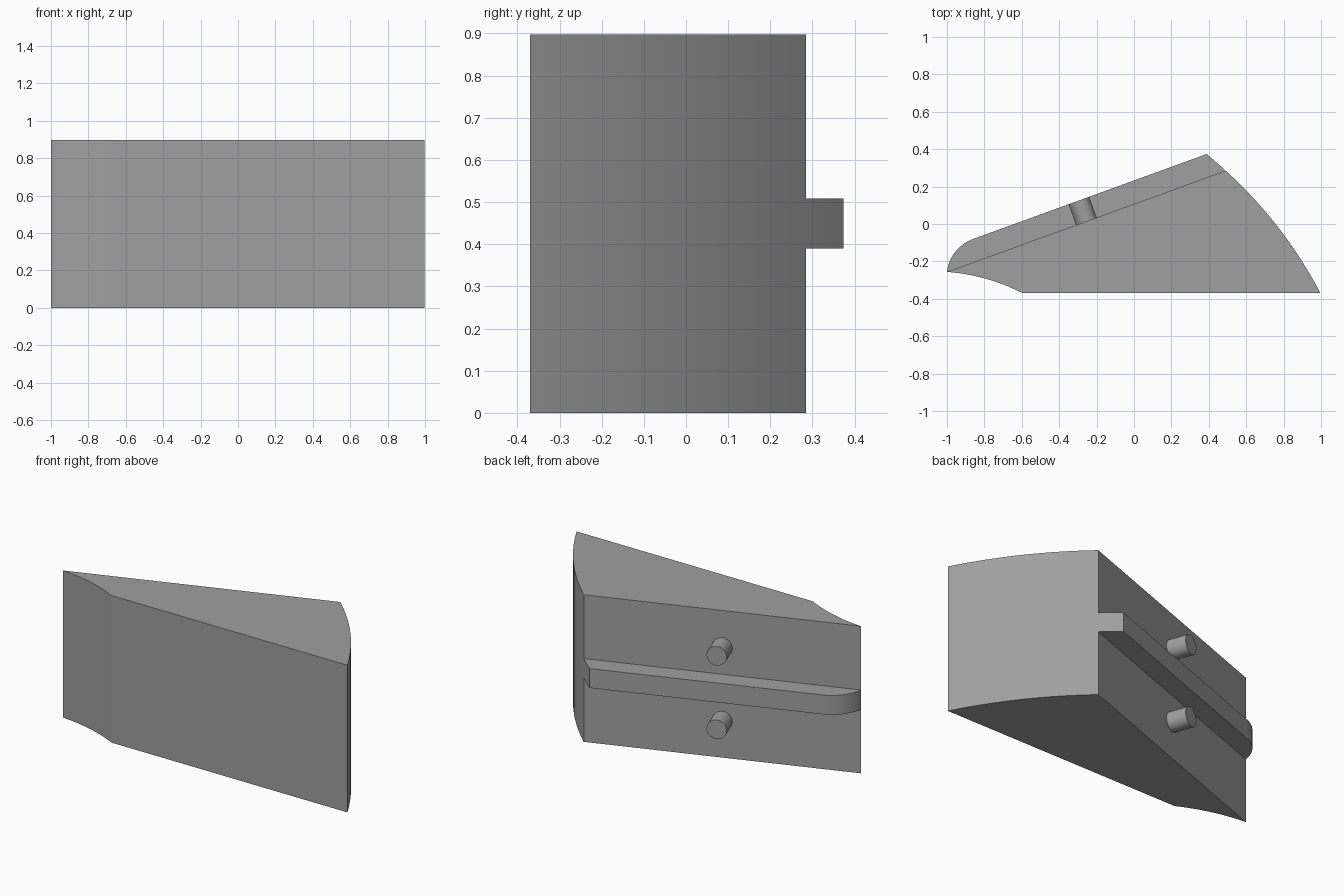
import bpy, bmesh, math
from mathutils import Vector

if "Cube" in bpy.data.objects:
    bpy.data.objects.remove(bpy.data.objects["Cube"])

HEIGHT = 0.897
TIP = Vector((-1.0, -0.256))       # thin end of the wedge
BACK = Vector((0.49, 0.285))       # thick end of the sloped back face

grey = bpy.data.materials.new("plain grey")
grey.diffuse_color = (0.35, 0.35, 0.35, 1)
grey.use_nodes = True
grey.node_tree.nodes["Principled BSDF"].inputs["Base Color"].default_value = grey.diffuse_color


def arc(a, b, sag, n):
    """Points from a up to (not including) b, bulging left of a->b by sag."""
    a, b = Vector(a), Vector(b)
    d = b - a
    normal = Vector((-d.y, d.x)).normalized() * (1 if sag > 0 else -1)
    s = abs(sag)
    radius = d.length ** 2 / (8 * s) + s / 2
    centre = (a + b) / 2 - normal * (radius - s)
    half = math.asin(d.length / 2 / radius)
    mid = math.atan2(normal.y, normal.x)
    turn = 1 if sag > 0 else -1
    angles = [mid + turn * half * (1 - 2 * i / n) for i in range(n)]
    return [centre + radius * Vector((math.cos(t), math.sin(t))) for t in angles]


def finish(name, bm):
    bmesh.ops.recalc_face_normals(bm, faces=bm.faces)
    mesh = bpy.data.meshes.new(name)
    bm.to_mesh(mesh)
    bm.free()
    mesh.materials.append(grey)
    obj = bpy.data.objects.new(name, mesh)
    bpy.context.collection.objects.link(obj)
    bpy.ops.object.select_all(action='DESELECT')
    obj.select_set(True)
    bpy.context.view_layer.objects.active = obj
    bpy.ops.object.shade_smooth_by_angle(angle=math.radians(15))
    return obj


def slab(name, outline, z0, z1):
    """Extrude a plan outline between two heights."""
    bm = bmesh.new()
    face = bm.faces.new([bm.verts.new((p[0], p[1], z0)) for p in outline])
    top = bmesh.ops.extrude_face_region(bm, geom=[face])['geom']
    bmesh.ops.translate(bm, vec=(0, 0, z1 - z0),
                        verts=[v for v in top if isinstance(v, bmesh.types.BMVert)])
    return finish(name, bm)


# Wedge body: sloped back, bulging thick end, flat front, hollow curve at the tip
body = [TIP]
body += arc(BACK, (0.997, -0.37), 0.037, 16)
body += [Vector((0.997, -0.37))]
body += arc((-0.595, -0.37), TIP, -0.021, 10)
slab("wedge_body", body, 0, HEIGHT)

# Rail along the back face, rounded at the tip
rail = arc(TIP, (-0.86, -0.08), 0.032, 12)
rail += [Vector((-0.86, -0.08))]
rail += arc((0.388, 0.374), BACK, 0.001, 3)
rail += [BACK]
slab("back_rail", rail, 0.39, 0.508)

# Two round pegs, above and below the rail
slope = (BACK - TIP).normalized()
out = Vector((-slope.y, slope.x, 0))
base = TIP + slope * 0.793
for name, z in (("lower_peg", HEIGHT * 0.25), ("upper_peg", HEIGHT * 0.75)):
    bm = bmesh.new()
    bmesh.ops.create_cone(bm, cap_ends=True, segments=32, radius1=0.058,
                          radius2=0.058, depth=0.118)
    peg = finish(name, bm)
    peg.rotation_euler = out.to_track_quat('Z', 'Y').to_euler()
    peg.location = Vector((base.x, base.y, z)) + out * 0.059
